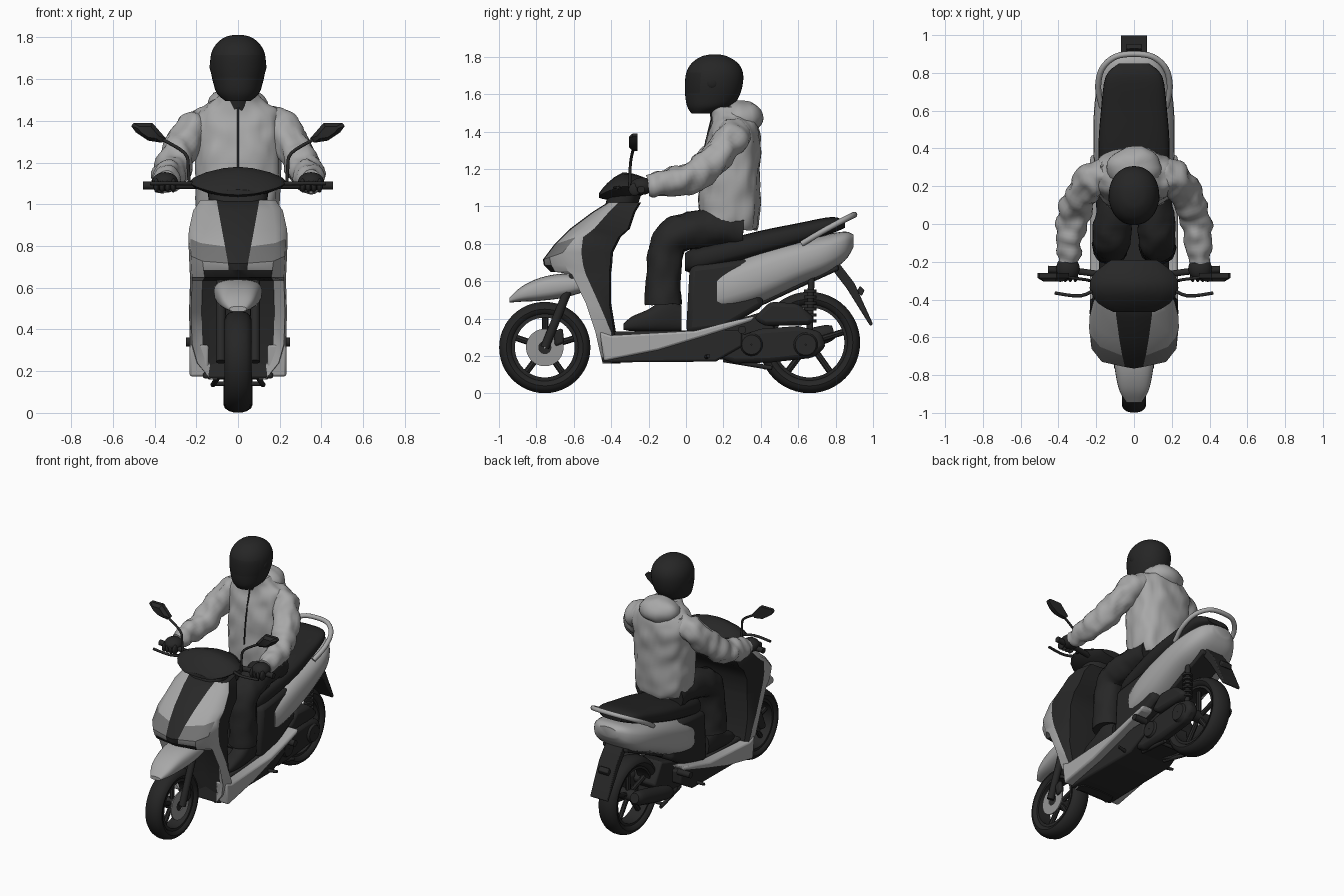
import bpy, bmesh, math
from mathutils import Vector, Matrix, noise

cube = bpy.data.objects.get("Cube")
if cube:
    bpy.data.objects.remove(cube, do_unlink=True)


def material(name, grey):
    mat = bpy.data.materials.new(name)
    colour = (grey, grey, grey, 1)
    mat.diffuse_color = colour
    mat.use_nodes = True
    shader = mat.node_tree.nodes["Principled BSDF"]
    shader.inputs["Base Color"].default_value = colour
    shader.inputs["Roughness"].default_value = .6
    return mat


SILVER = material("silver_paint", .39)
JACKET = material("jacket_grey", .39)
PLASTIC = material("black_plastic", .021)
SEAT = material("seat_vinyl", .018)
TYRE = material("tyre_rubber", .019)
CLOTH = material("dark_cloth", .02)
HELMET = material("helmet_black", .019)
VISOR = material("visor_tint", .016)
LAMP = material("lamp_grey", .17)
STEEL = material("brake_steel", .3)


def finish(name, bm, mats, crease=.6):
    """Turn a bmesh into a named object, smooth apart from sharp edges."""
    bmesh.ops.recalc_face_normals(bm, faces=bm.faces[:])
    for face in bm.faces:
        face.smooth = True
    for edge in bm.edges:
        edge.smooth = edge.calc_face_angle(0) < crease
    mesh = bpy.data.meshes.new(name)
    bm.to_mesh(mesh)
    bm.free()
    obj = bpy.data.objects.new(name, mesh)
    bpy.context.scene.collection.objects.link(obj)
    for mat in mats:
        mesh.materials.append(mat)
    return obj


def loft(name, rings, mats, rule=None, loop=False):
    """Skin a row of equal rings; rule(row, column) picks the colour."""
    bm = bmesh.new()
    grid = [[bm.verts.new(p) for p in ring] for ring in rings]
    count = len(grid[0])
    for i in range(len(grid) if loop else len(grid) - 1):
        a, b = grid[i], grid[(i + 1) % len(grid)]
        for j in range(count):
            k = (j + 1) % count
            face = bm.faces.new((a[j], a[k], b[k], b[j]))
            face.material_index = rule(i, j) if rule else 0
    if not loop:
        bm.faces.new(grid[0])
        bm.faces.new(grid[-1])
    return finish(name, bm, mats)


def spline(rows, n):
    """Catmull-Rom interpolation of rows of numbers."""
    out = []
    for i in range(len(rows) - 1):
        p, q, r, s = (rows[min(max(i + d, 0), len(rows) - 1)] for d in (-1, 0, 1, 2))
        for step in range(n):
            t = step / n
            out.append([b + t * (c - a + t * (2*a - 5*b + 4*c - d + t * (3*b - 3*c + d - a))) / 2
                        for a, b, c, d in zip(p, q, r, s)])
    return out + [list(rows[-1])]


def body(name, rows, mat, axis="y", power=2.5, x=0, n=4, seg=28, extra=(), rule=None):
    """Rows are (position on axis, low, high, half width)."""
    rings = []
    for pos, low, high, half in spline(rows, n):
        ring = []
        for k in range(seg):
            a = math.tau * k / seg
            u, v = (math.copysign(abs(f) ** (2 / power), f) for f in (math.cos(a), math.sin(a)))
            other = (low + high) / 2 + v * (high - low) / 2
            ring.append((x + u * half, pos, other) if axis == "y" else (x + u * half, other, pos))
        rings.append(ring)
    return loft(name, rings, [mat, *extra], rule)


def tube(name, rows, mat, n=4, seg=12):
    """Rows are (x, y, z, radius) along a path."""
    rows = spline(rows, n)
    pts = [Vector(r[:3]) for r in rows]
    rings, side = [], None
    for i, p in enumerate(pts):
        t = (pts[min(i + 1, len(pts) - 1)] - pts[max(i - 1, 0)]).normalized()
        side = t.orthogonal() if side is None else side - t * side.dot(t)
        side.normalize()
        up = t.cross(side)
        angles = [math.tau * k / seg for k in range(seg)]
        rings.append([p + (side * math.cos(a) + up * math.sin(a)) * rows[i][3] for a in angles])
    return loft(name, rings, [mat])


def prism(name, outline, x0, x1, mat, bevel=.012):
    """Extrude a (y, z) outline sideways and round its edges."""
    obj = loft(name, [[(x, y, z) for y, z in outline] for x in (x0, x1)], [mat])
    mod = obj.modifiers.new("rounding", "BEVEL")
    mod.width, mod.segments = bevel, 2
    return obj


def lathe(name, profile, centre, mat, seg=48):
    """Spin a closed (x, radius) profile around the x axis."""
    cx, cy, cz = centre
    rings = []
    for k in range(seg):
        a = math.tau * k / seg
        rings.append([(cx + x, cy + r * math.cos(a), cz + r * math.sin(a)) for x, r in profile])
    return loft(name, rings, [mat], loop=True)


def ball(name, centre, size, mat):
    bm = bmesh.new()
    bmesh.ops.create_uvsphere(bm, u_segments=24, v_segments=14, radius=1)
    bm.transform(Matrix.Translation(centre) @ Matrix.Diagonal((*size, 1)))
    return finish(name, bm, [mat])


def wrinkle(obj, amount):
    """Push the cloth in and out in soft folds."""
    for v in obj.data.vertices:
        v.co += v.normal * noise.noise(Vector((v.co.x * 17, v.co.y * 17, v.co.z * 10))) * amount


# Wheels: tyre, rim, spokes and hub
def wheel(label, y, radius, half):
    centre = (0, y, radius)
    mid, deep = radius - .04, .04
    oval = [(half * math.cos(a), mid + deep * math.sin(a)) for a in (math.tau * k / 14 for k in range(14))]
    lathe(label + "_tyre", oval, centre, TYRE)
    rim = radius - .085
    lathe(label + "_rim", [(-.05, rim), (.05, rim), (.045, rim + .03), (-.045, rim + .03)], centre, PLASTIC)
    lathe(label + "_hub", [(-.06, .004), (.06, .004), (.06, .04), (-.06, .04)], centre, PLASTIC)
    for k in range(5):
        a = math.tau * k / 5 + .3
        ends = [(0, y + math.cos(a) * d, radius + math.sin(a) * d, .017) for d in (.03, rim + .01)]
        tube(label + "_spoke", ends, PLASTIC, n=1, seg=8)


wheel("front_wheel", -.755, .245, .064)
wheel("rear_wheel", .66, .272, .07)
lathe("brake_disc", [(.058, .035), (.066, .035), (.066, .1), (.058, .1)], (0, -.755, .245), STEEL)
prism("brake_caliper", [(-.7, .25), (-.65, .27), (-.66, .35), (-.71, .33)], .05, .085, PLASTIC)
body("front_fender", [(-.945, .485, .51, .04), (-.88, .49, .57, .078), (-.78, .495, .618, .1),
                      (-.66, .51, .64, .115), (-.55, .54, .63, .115)], SILVER, power=2.8)

# Front shield: half rows are (z, centre y, inner x and y, outer x and y, split y, back y)
half_rows = [
    (1.02, -.42, .15, -.4, .17, -.38, -.36, -.25), (.97, -.5, .17, -.46, .205, -.43, -.41, -.28),
    (.88, -.62, .18, -.57, .225, -.52, -.49, -.31), (.795, -.705, .18, -.65, .228, -.59, -.55, -.36),
    (.715, -.765, .17, -.73, .225, -.66, -.56, -.4), (.685, -.76, .165, -.72, .222, -.645, -.55, -.405),
    (.65, -.725, .16, -.7, .22, -.63, -.54, -.41), (.635, -.5, .17, -.53, .22, -.61, -.535, -.41),
    (.48, -.46, .175, -.47, .225, -.535, -.465, -.41), (.33, -.45, .17, -.45, .22, -.485, -.4, -.385),
    (.24, -.44, .14, -.44, .195, -.465, -.39, -.36), (.16, -.43, .1, -.43, .13, -.445, -.4, -.36)]
rings = []
for z, ya, xc, yc, xd, yd, ye, yf in half_rows:
    half = [(0, ya), (.045 + max(0, z - .7) * .18, ya + .008), (xc, yc), (xd, yd),
            (xd + .01, ye), (xd * .92, yf), (0, yf + .01)]
    full = half + [(-x, y) for x, y in half[5:0:-1]]
    slant = .35 if .7 < z < .85 else 0
    rings.append([(x, y, z + min(.04, slant * (y - ya))) for x, y in full])


def shield_colour(row, column):
    c = min(column, 11 - column)
    if c > 3 or (c == 0 and row < 5) or (c < 2 and row > 4):
        return 1
    return 2 if row == 3 and c < 3 else 0


shield = loft("front_shield", rings, [SILVER, PLASTIC, LAMP], shield_colour)
for end_cap in list(shield.data.polygons)[-2:]:
    end_cap.material_index = 1

# Handlebar cover and steering neck
body("handlebar_cover", [(-.465, 1.045, 1.07, .11), (-.42, 1.035, 1.125, .19), (-.34, 1.03, 1.18, .235),
                         (-.26, 1.045, 1.168, .21), (-.19, 1.09, 1.14, .12)], PLASTIC, power=1.6, n=2, seg=16)
body("steering_neck", [(.94, -.45, -.28, .13), (1.09, -.41, -.23, .15)], PLASTIC, axis="z")

# Floor, seat base, seat and tail
prism("floor_pan", [(-.45, .165), (.16, .17), (.3, .25), (.3, .34), (-.42, .33)], -.17, .17, PLASTIC)
prism("seat_base", [(0, .32), (.2, .34), (.42, .47), (.34, .72), (.02, .68)], -.178, .178, PLASTIC, .03)
body("seat", [(-.005, .655, .75, .1), (.05, .645, .78, .15), (.2, .68, .82, .175), (.4, .73, .87, .188),
              (.6, .79, .91, .175), (.78, .855, .943, .15), (.85, .885, .92, .08)], SEAT, power=3)
body("tail_panel", [(.165, .42, .67, .185), (.25, .435, .71, .205), (.4, .48, .77, .215), (.6, .575, .82, .212),
                    (.75, .64, .85, .19), (.85, .71, .865, .14), (.895, .78, .85, .07)], SILVER, power=2.8)
prism("rear_inner_guard", [(.3, .42), (.6, .56), (.82, .66), (.8, .72), (.3, .6)], -.1, .1, PLASTIC)
rail = [(.17, .62, .8, .016), (.19, .72, .86, .016), (.17, .82, .915, .016), (.1, .885, .948, .016)]
rail_back = [(-x, y, z, r) for x, y, z, r in reversed(rail)]
tube("grab_rail", rail + [(0, .9, .955, .016)] + rail_back, SILVER)
prism("plate_holder", [(.76, .69), (.8, .72), (.9, .59), (1, .37), (.985, .36), (.86, .56)], -.07, .07, PLASTIC, .006)
prism("rear_reflector", [(.91, .54), (.93, .575), (.955, .55), (.94, .52)], -.04, .04, PLASTIC, .005)

# Engine, transmission, air box, exhaust and stand
prism("engine_block", [(.14, .18), (.42, .18), (.5, .3), (.42, .44), (.16, .36)], -.1, .09, PLASTIC)
prism("transmission_case", [(.18, .19), (.26, .3), (.4, .345), (.6, .36), (.72, .33), (.75, .25), (.68, .19),
                            (.45, .165), (.26, .16)], .07, .15, PLASTIC, .025)
for y, r in ((.35, .065), (.64, .07)):
    lathe("transmission_cover", [(.14, .003), (.165, .003), (.165, r * .8), (.14, r)], (0, y, .26), PLASTIC, 24)
prism("air_box", [(.36, .4), (.45, .49), (.6, .48), (.69, .4), (.66, .365), (.42, .36)], .07, .16, PLASTIC, .025)
tube("exhaust_pipe", [(-.06, .2, .2, .018), (-.11, .3, .18, .018), (-.135, .42, .23, .022)], PLASTIC)
tube("muffler", [(-.13, .38, .225, .035), (-.135, .45, .24, .05), (-.14, .72, .31, .052), (-.14, .79, .33, .035)], PLASTIC)
tube("rear_shock", [(.1, .66, .28, .018), (.1, .67, .62, .018)], PLASTIC, n=1)
for k in range(6):
    z = .38 + k * .032
    tube("shock_coil", [(.1, .665, z, .034), (.1, .665, z + .014, .034)], PLASTIC, n=1)
tube("stand_bar", [(-.12, .42, .14, .012), (.12, .42, .14, .012)], PLASTIC, n=1)

mirror_outline = [(.345, 1.315), (.365, 1.295), (.43, 1.305), (.49, 1.345), (.512, 1.375), (.5, 1.39), (.41, 1.39)]
for s, side in ((1, "left_"), (-1, "right_")):
    def limb(name, rows, mat, **options):
        return tube(side + name, [(s * x, y, z, r) for x, y, z, r in rows], mat, **options)

    # Frame parts on each side
    prism(side + "floor_trim", [(-.46, .33), (-.4, .31), (.05, .335), (.2, .375), (.37, .415), (.35, .385), (.1, .305),
                                (-.15, .23), (-.44, .172)], s * .14, s * .232, SILVER, .012)
    limb("fork_leg", [(.082, -.755, .245, .024), (.082, -.6, .63, .024)], PLASTIC, n=1)
    limb("foot_peg", [(.1, .1, .19, .014), (.23, .12, .2, .01)], PLASTIC, n=1)
    limb("passenger_peg", [(.15, .3, .34, .022), (.25, .3, .34, .022)], PLASTIC, n=1)
    limb("stand_leg", [(.09, .2, .18, .014), (.12, .46, .135, .012)], PLASTIC, n=1)

    # Controls and mirror
    limb("grip", [(.16, -.27, 1.09, .018), (.3, -.25, 1.09, .018), (.455, -.24, 1.09, .02)], PLASTIC)
    limb("lever", [(.18, -.33, 1.1, .01), (.28, -.38, 1.1, .009), (.42, -.365, 1.1, .009)], PLASTIC)
    limb("mirror_stem", [(.235, -.3, 1.09, .008), (.238, -.3, 1.17, .008), (.255, -.295, 1.245, .008),
                         (.37, -.28, 1.315, .008)], PLASTIC)
    loft(side + "mirror", [[(s * (.43 + (x - .43) * f), y, 1.345 + (z - 1.345) * f) for x, z in mirror_outline]
                           for y, f in ((-.305, .6), (-.285, 1), (-.26, 1))], [PLASTIC])

    # Rider's limbs
    sleeve = limb("sleeve", [(.13, .265, 1.4, .075), (.2, .245, 1.365, .088), (.27, .165, 1.265, .086),
                             (.315, .06, 1.17, .083), (.34, -.07, 1.13, .074), (.347, -.2, 1.11, .054)],
                  JACKET, n=8, seg=24)
    wrinkle(sleeve, .022)
    ball(side + "glove", (s * .35, -.235, 1.108), (.062, .065, .046), CLOTH)
    for k in range(4):
        ball(side + "finger", (s * (.31 + k * .027), -.275, 1.09), (.014, .032, .034), CLOTH)
    trouser = limb("trouser_leg", [(.09, .3, .88, .1), (.1, .15, .885, .1), (.115, 0, .865, .098),
                                   (.12, -.08, .825, .096), (.122, -.11, .74, .092), (.125, -.12, .6, .092),
                                   (.125, -.12, .475, .097)], CLOTH, n=5, seg=20)
    wrinkle(trouser, .014)
    body(side + "shoe", [(-.335, .34, .37, .025), (-.29, .333, .41, .048), (-.2, .33, .45, .056),
                         (-.1, .33, .51, .052), (-.025, .335, .47, .035)], CLOTH, x=s * .13)

# Rider's jacket, hood and zip
torso = body("jacket_body", [(.875, .1, .38, .165), (.93, .075, .39, .19), (1.08, .07, .393, .2),
                             (1.24, .085, .397, .205), (1.36, .11, .395, .215), (1.44, .135, .375, .2),
                             (1.49, .14, .34, .13), (1.53, .13, .31, .09)], JACKET, axis="z", n=7, seg=44)
wrinkle(torso, .016)
hood = ball("hood", (0, .3, 1.475), (.148, .11, .088), JACKET)
wrinkle(hood, .012)
tube("jacket_zip", [(0, .083, .95, .005), (0, .073, 1.1, .005), (0, .088, 1.25, .005), (0, .113, 1.37, .005),
                    (0, .14, 1.48, .005)], CLOTH)
tube("neck", [(0, .21, 1.42, .07), (0, .18, 1.58, .07)], CLOTH, n=1)


# Helmet with a tinted visor band on its front
def visor_rule(row, column):
    return 1 if 12 <= row < 20 and 23 <= column <= 36 else 0


body("helmet", [(1.495, .03, .13, .06), (1.53, .008, .235, .1), (1.58, -.003, .28, .118),
                (1.65, -.006, .303, .132), (1.715, .002, .304, .13), (1.765, .03, .278, .107),
                (1.8, .08, .225, .065), (1.812, .13, .18, .02)],
     HELMET, axis="z", power=2.1, n=5, seg=40, extra=[VISOR], rule=visor_rule)
for s in (1, -1):
    ball("visor_pivot", (s * .124, .14, 1.66), (.012, .03, .03), VISOR)
